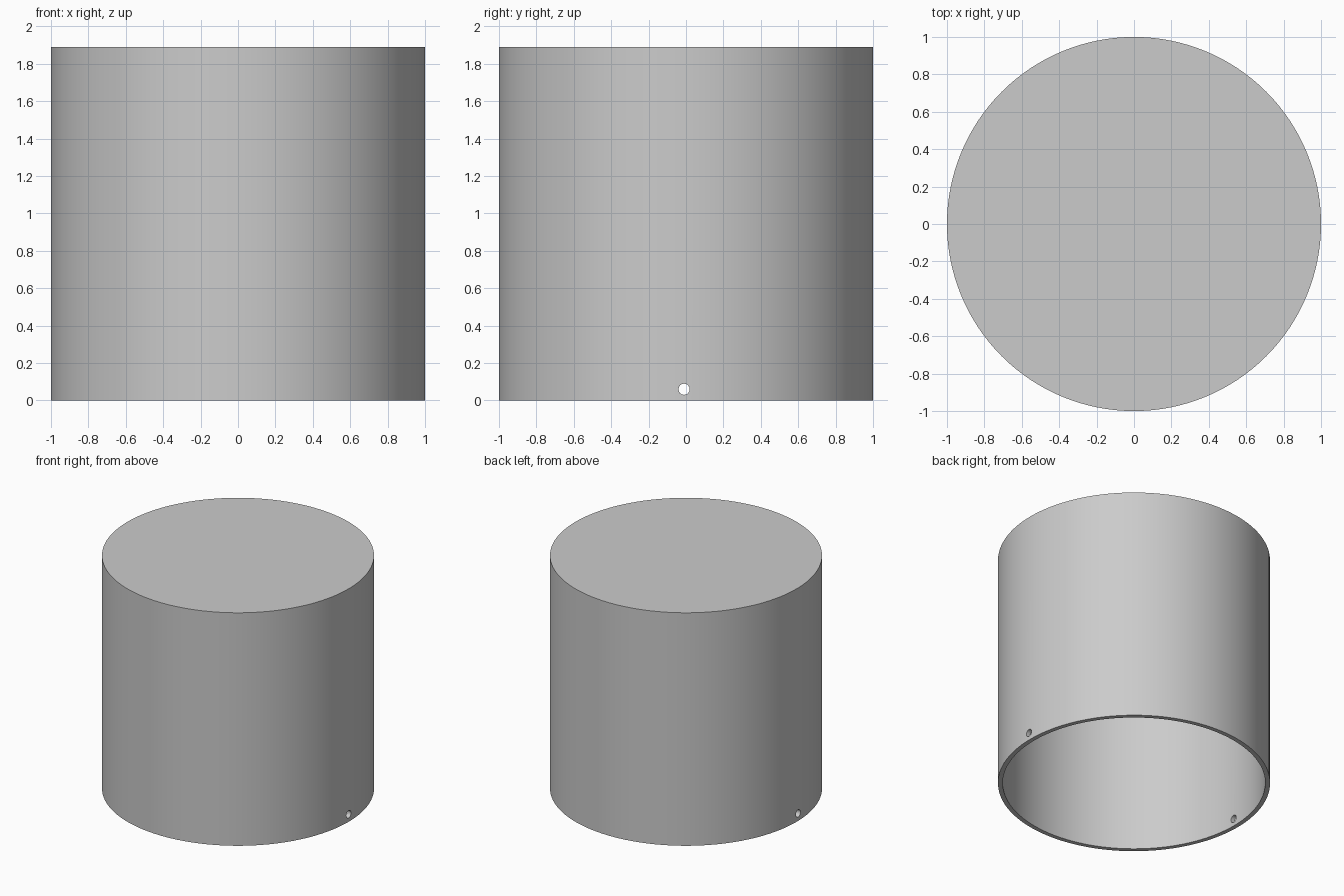
import bpy
import bmesh
import math
from mathutils import Matrix

default = bpy.data.objects.get("Cube")
if default:
    bpy.data.objects.remove(default, do_unlink=True)

HEIGHT = 1.89
OUTER = 1.0
WALL = 0.035
SEGMENTS = 128

grey = bpy.data.materials.new("light grey")
grey.use_nodes = True
colour = (0.6, 0.6, 0.6, 1)
grey.diffuse_color = colour
grey.node_tree.nodes["Principled BSDF"].inputs["Base Color"].default_value = colour


def add_object(name, bm):
    bmesh.ops.recalc_face_normals(bm, faces=bm.faces)
    mesh = bpy.data.meshes.new(name)
    bm.to_mesh(mesh)
    bm.free()
    mesh.materials.append(grey)
    obj = bpy.data.objects.new(name, mesh)
    bpy.context.collection.objects.link(obj)
    return obj


# Cap shell: a closed wall profile turned around the z axis, open at the bottom
inner = OUTER - WALL
profile = [(0, HEIGHT), (OUTER, HEIGHT), (OUTER, 0), (inner, 0),
           (inner, HEIGHT - WALL), (0, HEIGHT - WALL)]
bm = bmesh.new()
verts = [bm.verts.new((r, 0, z)) for r, z in profile]
edges = [bm.edges.new(pair) for pair in zip(verts, verts[1:])]
bmesh.ops.spin(bm, geom=verts + edges, cent=(0, 0, 0), axis=(0, 0, 1),
               angle=math.tau, steps=SEGMENTS, use_duplicate=False)
bmesh.ops.remove_doubles(bm, verts=bm.verts, dist=0.0001)
shell = add_object("cap_shell", bm)

# Cross pin hole: one rod cut through both side walls near the rim
bm = bmesh.new()
bmesh.ops.create_cone(bm, cap_ends=True, segments=16, radius1=0.03,
                      radius2=0.03, depth=3,
                      matrix=Matrix.Translation((0, -0.01, 0.06))
                      @ Matrix.Rotation(math.pi / 2, 4, "Y"))
cutter = add_object("pin_hole_cutter", bm)
cutter.hide_render = True

cut = shell.modifiers.new("pin hole", "BOOLEAN")
cut.operation = "DIFFERENCE"
cut.solver = "EXACT"
cut.object = cutter

bpy.ops.object.select_all(action="DESELECT")
bpy.context.view_layer.objects.active = shell
shell.select_set(True)
bpy.ops.object.modifier_apply(modifier=cut.name)
bpy.data.objects.remove(cutter, do_unlink=True)
bpy.ops.object.shade_smooth_by_angle(angle=math.radians(30))
